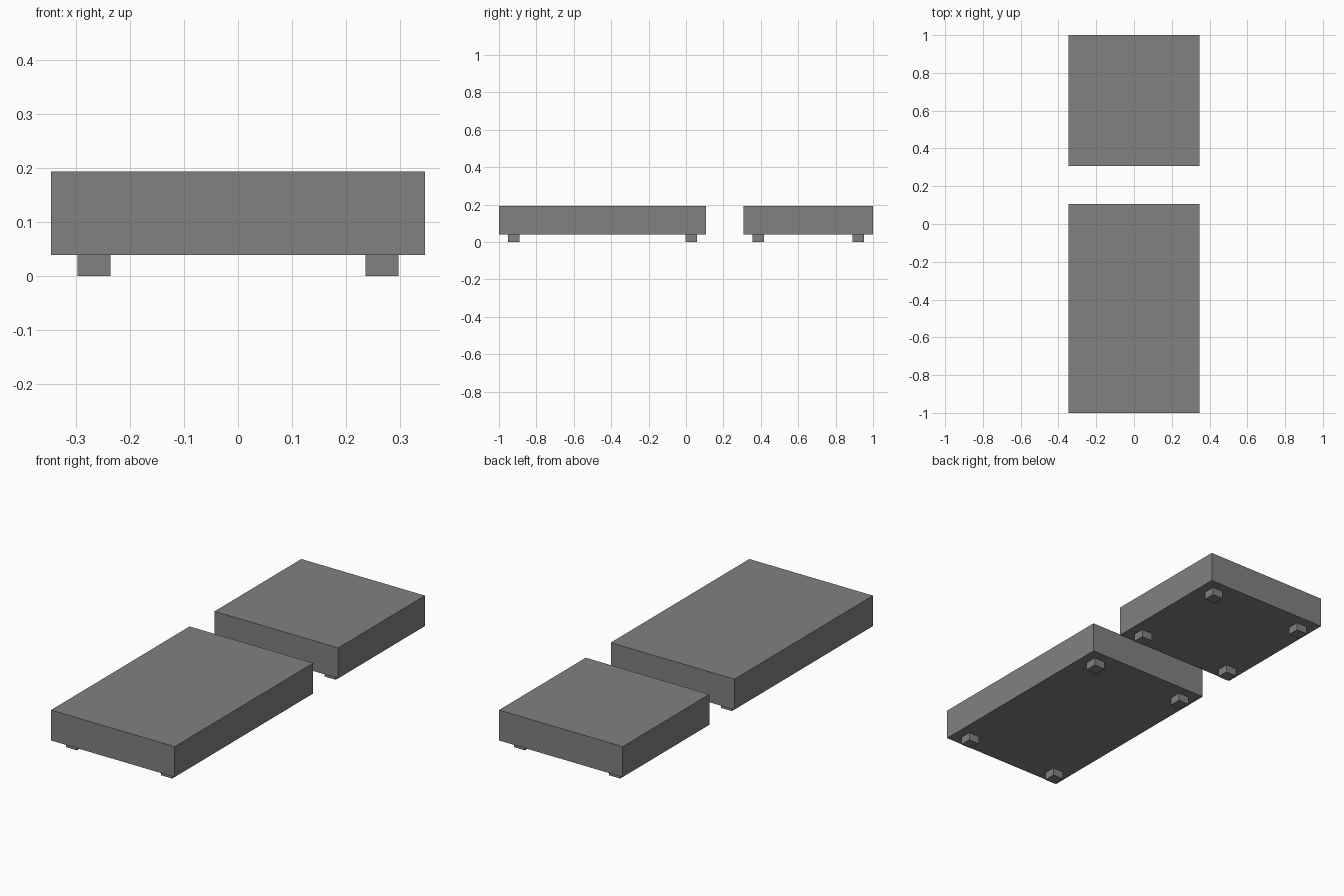
import bpy

# Remove the default cube
default = bpy.data.objects.get("Cube")
if default:
    bpy.data.objects.remove(default, do_unlink=True)

# Single grey finish
GREY = (0.22, 0.22, 0.22, 1.0)
grey = bpy.data.materials.new("grey")
grey.use_nodes = True
grey.diffuse_color = GREY
grey.node_tree.nodes["Principled BSDF"].inputs["Base Color"].default_value = GREY

HALF_WIDTH = 0.346
FOOT_HEIGHT = 0.039
TOP = 0.193
FOOT = 0.061
INSET = 0.049


def box(name, low, high):
    """Flat-shaded box spanning two opposite corners."""
    center = [(a + b) / 2 for a, b in zip(low, high)]
    bpy.ops.mesh.primitive_cube_add(size=1, location=center)
    obj = bpy.context.object
    obj.name = name
    obj.scale = [b - a for a, b in zip(low, high)]
    bpy.ops.object.transform_apply(location=False, rotation=False, scale=True)
    obj.data.materials.append(grey)
    return obj


def platform(name, front, back):
    """Slab on four square feet, inset from its edges."""
    box(name + "_slab", (-HALF_WIDTH, front, FOOT_HEIGHT), (HALF_WIDTH, back, TOP))
    sides = {"right": -HALF_WIDTH + INSET, "left": HALF_WIDTH - INSET - FOOT}
    ends = {"front": front + INSET, "back": back - INSET - FOOT}
    for side, x in sides.items():
        for end, y in ends.items():
            box(f"{name}_{end}_{side}_foot", (x, y, 0), (x + FOOT, y + FOOT, FOOT_HEIGHT))


# Long platform in front, short one behind
platform("long_platform", -1.0, 0.107)
platform("short_platform", 0.307, 1.0)
